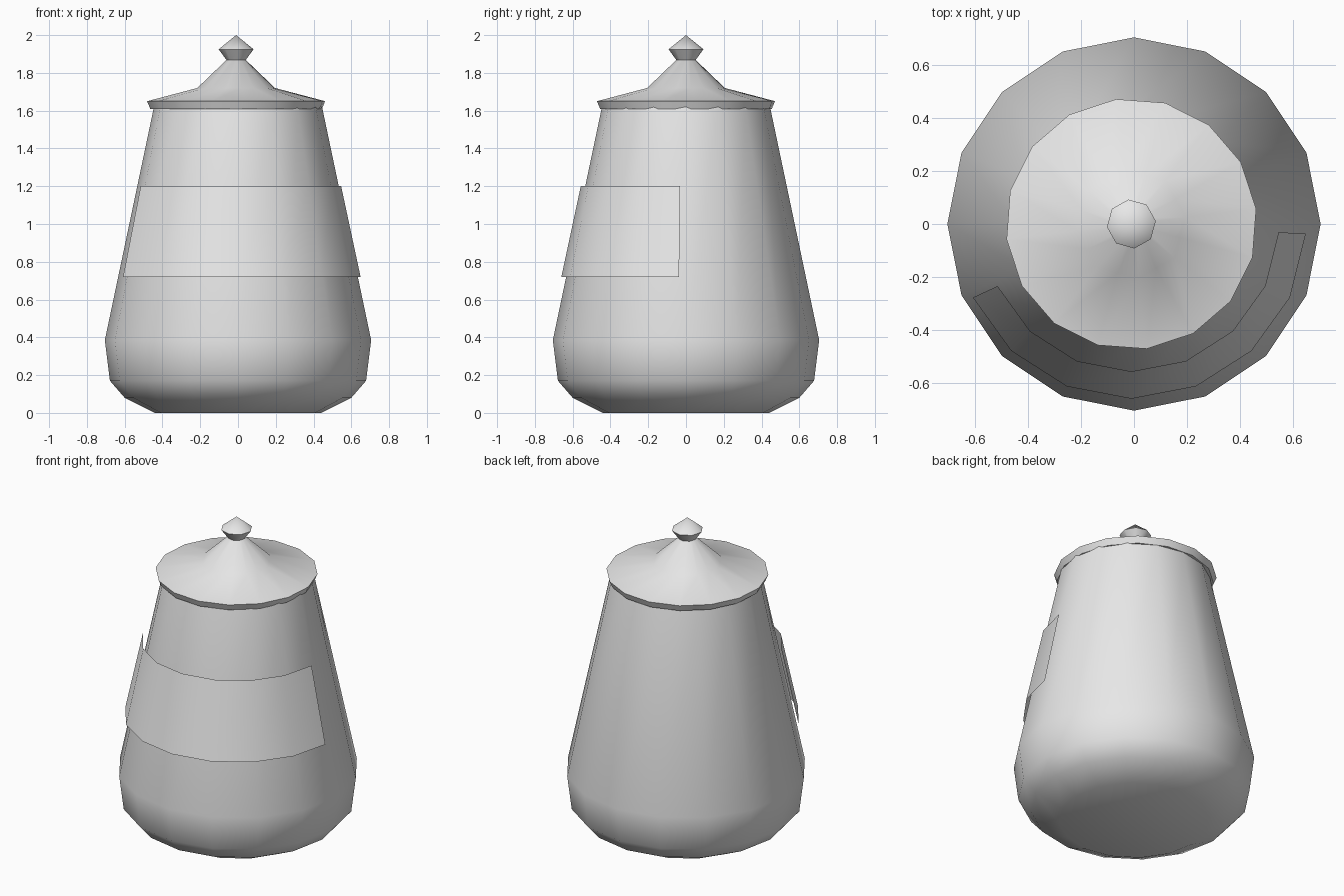
import bpy, bmesh
from math import sin, cos, pi, radians

cube = bpy.data.objects.get("Cube")
if cube:
    bpy.data.objects.remove(cube)

grey = bpy.data.materials.new("plain_grey")
grey.use_nodes = True
grey.diffuse_color = (0.8, 0.8, 0.8, 1)
grey.node_tree.nodes["Principled BSDF"].inputs["Base Color"].default_value = (0.8, 0.8, 0.8, 1)


def finish(name, bm, angle, recalc=True):
    if recalc:
        bmesh.ops.recalc_face_normals(bm, faces=bm.faces[:])
    mesh = bpy.data.meshes.new(name)
    bm.to_mesh(mesh)
    bm.free()
    mesh.materials.append(grey)
    obj = bpy.data.objects.new(name, mesh)
    bpy.context.collection.objects.link(obj)
    bpy.ops.object.select_all(action='DESELECT')
    obj.select_set(True)
    bpy.context.view_layer.objects.active = obj
    bpy.ops.object.shade_smooth_by_angle(angle=radians(angle))
    return obj


def lathe(name, profile, sides, cx=0.0, turn=0.0, half_rings=()):
    """Spin a (radius, z) profile; half_rings lists rings with half the corners."""
    bm = bmesh.new()
    rings = []
    for k, (r, z) in enumerate(profile):
        if r == 0:
            rings.append([bm.verts.new((cx, 0, z))] * sides)
            continue
        ring = []
        for i in range(sides):
            a = turn + 2 * pi * i / sides
            rr = r * cos(2 * pi / sides) if k in half_rings and i % 2 else r
            ring.append(bm.verts.new((cx + rr * cos(a), rr * sin(a), z)))
        rings.append(ring)
    for lo, hi in zip(rings, rings[1:]):
        for i in range(sides):
            j = (i + 1) % sides
            bm.faces.new(list(dict.fromkeys((lo[i], lo[j], hi[j], hi[i]))))
    return finish(name, bm, 50)


# Jar body with a flat base
lathe("jar_body", [(0, 0), (0.44, 0), (0.6, 0.08), (0.678, 0.17),
                   (0.705, 0.385), (0.445, 1.62)], 16)

# Lid with a thin rim and a pointed centre
OFFSET, TURN = -0.01, radians(7)
lathe("lid", [(0, 1.61), (0.458, 1.61), (0.475, 1.65), (0.207, 1.72),
              (0.05, 1.87), (0, 1.87)], 16, OFFSET, TURN, half_rings=(3, 4))

# Knob on the lid
lathe("lid_knob", [(0, 1.866), (0.05, 1.866), (0.093, 1.925), (0, 2.0)],
      8, OFFSET, TURN)

# Curved label sheet standing just off the front
bm = bmesh.new()
columns = []
for i in range(-3, 5):
    a = radians(21.7 * i - 90)
    columns.append([bm.verts.new((OFFSET + r * cos(a), r * sin(a), z))
                    for r, z in ((0.66, 0.72), (0.557, 1.2))])
for p, q in zip(columns, columns[1:]):
    bm.faces.new((p[0], q[0], q[1], p[1]))
finish("front_label", bm, 50, recalc=False)
